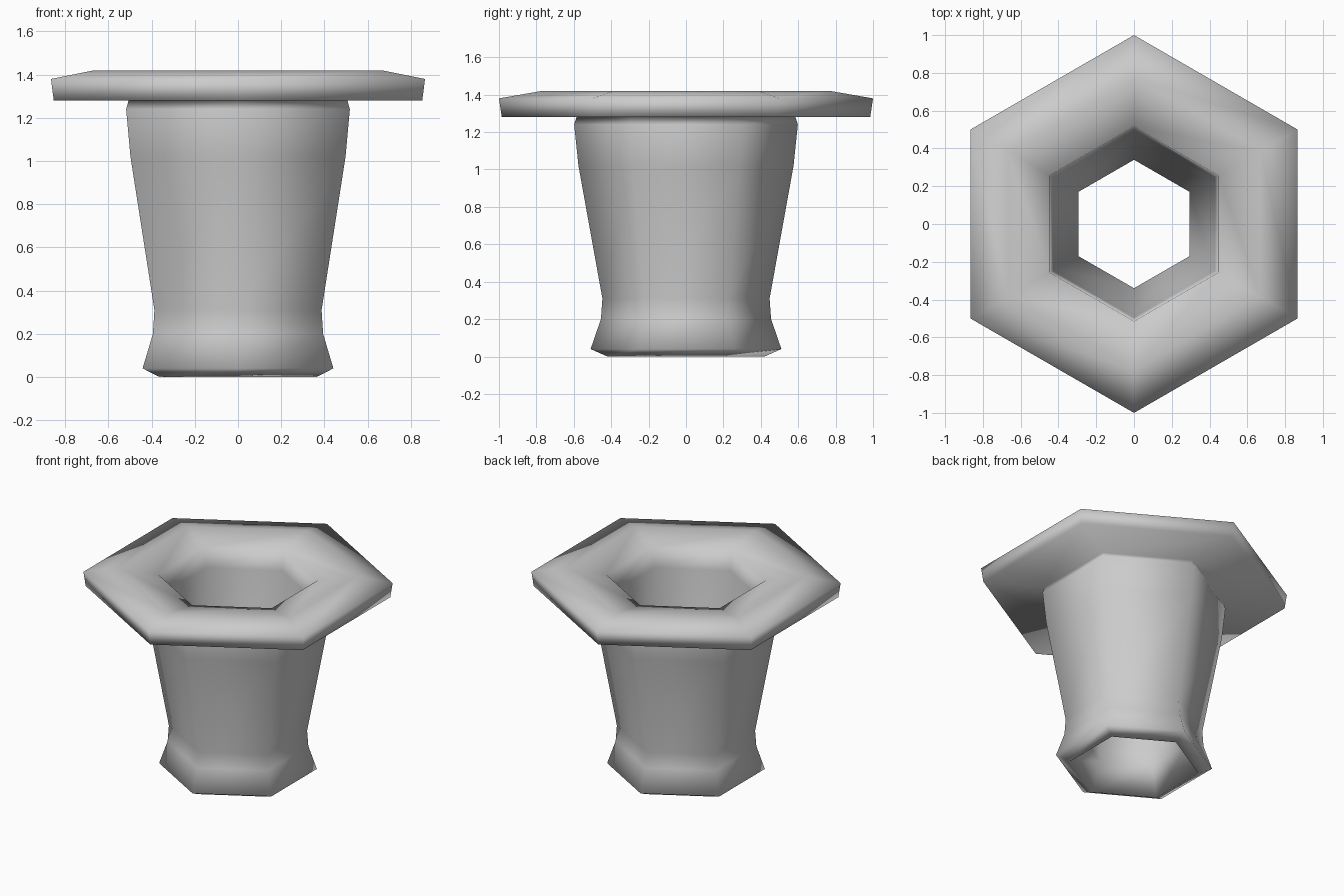
import bpy, bmesh
from math import sin, cos, pi

if "Cube" in bpy.data.objects:
    bpy.data.objects.remove(bpy.data.objects["Cube"])

# Closed wall section: (corner radius, height), up the outside and down the bore
PROFILE = [
    (0.42, 0.0), (0.51, 0.04), (0.455, 0.20), (0.447, 0.31),
    (0.575, 1.02), (0.598, 1.24), (0.585, 1.28),
    (0.985, 1.28), (1.0, 1.38), (0.77, 1.42),
    (0.515, 1.38), (0.495, 1.24), (0.47, 1.02), (0.34, 0.31), (0.345, 0.20),
]
SIDES = 6


def hex_lathe(name, profile):
    bm = bmesh.new()
    rings = []
    for r, z in profile:
        rings.append([bm.verts.new((r * cos(pi / 2 + 2 * pi * i / SIDES),
                                    r * sin(pi / 2 + 2 * pi * i / SIDES), z))
                      for i in range(SIDES)])
    for k, a in enumerate(rings):
        b = rings[(k + 1) % len(rings)]
        for i in range(SIDES):
            j = (i + 1) % SIDES
            bm.faces.new((a[i], a[j], b[j], b[i]))
    bmesh.ops.recalc_face_normals(bm, faces=bm.faces)
    for f in bm.faces:
        f.smooth = True
    mesh = bpy.data.meshes.new(name)
    bm.to_mesh(mesh)
    bm.free()
    obj = bpy.data.objects.new(name, mesh)
    bpy.context.collection.objects.link(obj)
    return obj


# Hollow hexagonal tube with flared foot and wide rim
hex_lathe("flanged_hex_pot", PROFILE)
